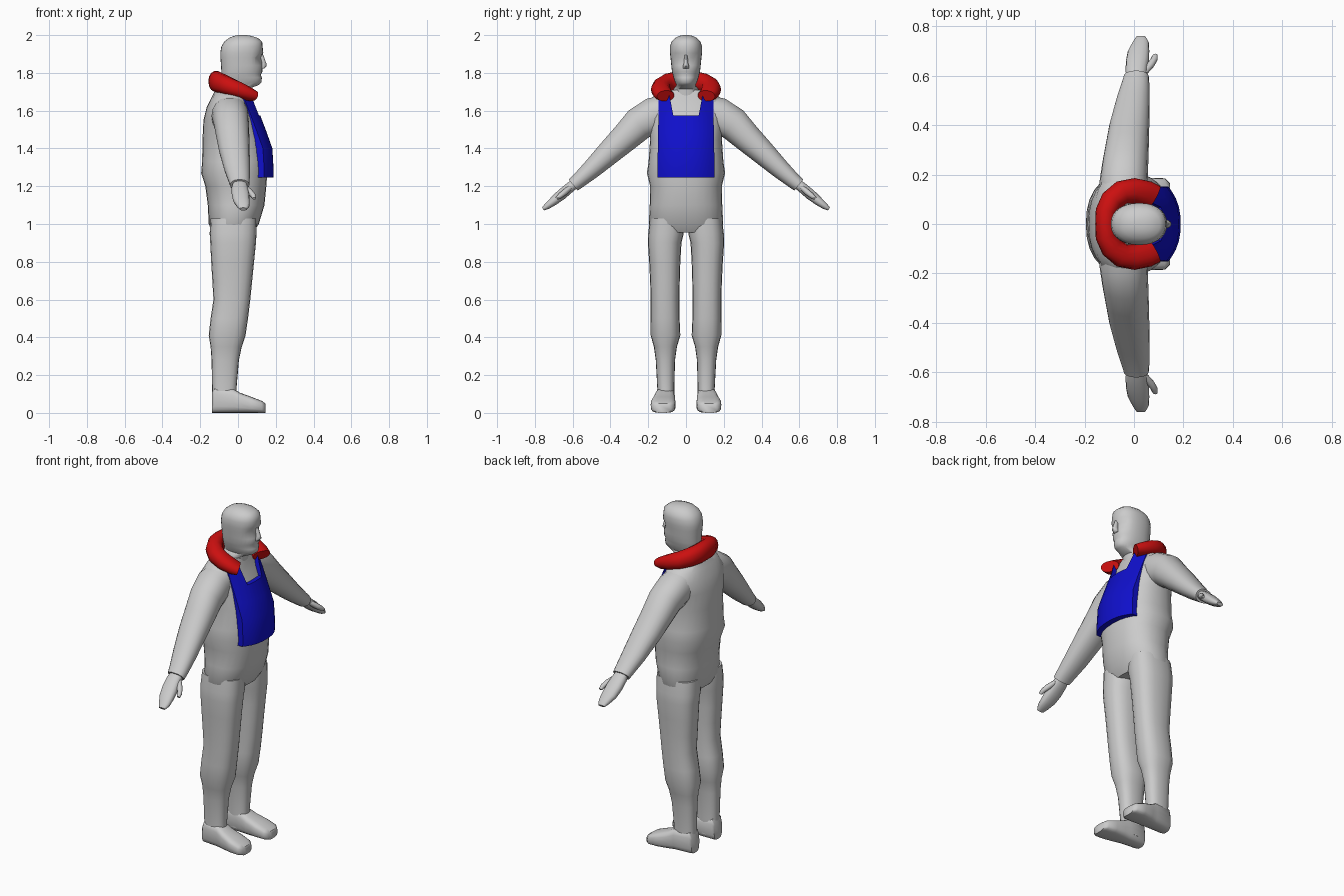
import bpy, bmesh, math
from mathutils import Vector as V


def material(name, rgb):
    m = bpy.data.materials.new(name)
    m.diffuse_color = (*rgb, 1)
    return m


GREY = material("suit grey", (0.6, 0.6, 0.6))
RED = material("collar red", (0.6, 0.005, 0.005))
BLUE = material("bib blue", (0.005, 0.005, 0.6))


def finish(name, bm, mat, angle=50):
    bmesh.ops.recalc_face_normals(bm, faces=bm.faces)
    me = bpy.data.meshes.new(name)
    bm.to_mesh(me)
    bm.free()
    me.materials.append(mat)
    ob = bpy.data.objects.new(name, me)
    bpy.context.collection.objects.link(ob)
    bpy.ops.object.select_all(action='DESELECT')
    ob.select_set(True)
    bpy.context.view_layer.objects.active = ob
    bpy.ops.object.shade_smooth_by_angle(angle=math.radians(angle))
    return ob


def spow(c, p):
    return math.copysign(abs(c) ** p, c)


def loft(name, rings, mat, n=20, e=2.4, tweak=None):
    """Skin superellipse rings given as (centre, half axis u, half axis v)."""
    bm = bmesh.new()
    loops = []
    for c, u, v in rings:
        loop = []
        for i in range(n):
            a = 2 * math.pi * i / n
            p = V(c) + V(u) * spow(math.cos(a), 2 / e) + V(v) * spow(math.sin(a), 2 / e)
            loop.append(bm.verts.new(tweak(p) if tweak else p))
        loops.append(loop)
    for a, b in zip(loops, loops[1:]):
        for i in range(n):
            j = (i + 1) % n
            bm.faces.new((a[i], a[j], b[j], b[i]))
    bm.faces.new(loops[0])
    bm.faces.new(loops[-1])
    return finish(name, bm, mat)


def level(z, x0, x1, y0, y1):
    """Horizontal ring from its extents."""
    return ((x0 + x1) / 2, (y0 + y1) / 2, z), ((x1 - x0) / 2, 0, 0), (0, (y1 - y0) / 2, 0)


def limb(rows, s):
    """Rings along a sideways path: (y, z, half thickness, x0, x1)."""
    out = []
    for i, (y, z, t, x0, x1) in enumerate(rows):
        a, b = rows[max(i - 1, 0)], rows[min(i + 1, len(rows) - 1)]
        d = V((0, b[0] - a[0], b[1] - a[1])).normalized()
        out.append((((x0 + x1) / 2, s * y, z), ((x1 - x0) / 2, 0, 0),
                    (0, -s * d.z * t, d.y * t)))
    return out


# Torso
torso = [(.955, -.135, .08, .17), (1.0, -.155, .11, .197), (1.1, -.16, .14, .192),
         (1.2, -.173, .15, .19), (1.27, -.195, .155, .207), (1.33, -.19, .155, .198),
         (1.45, -.188, .14, .19), (1.55, -.183, .105, .2), (1.62, -.165, .07, .215),
         (1.67, -.14, .055, .18), (1.71, -.12, .045, .11)]
loft("torso", [level(z, a, b, -h, h) for z, a, b, h in torso], GREY, 28, 2.3)


# Head and neck, with pressed-in eye sockets
def sockets(p):
    if abs(p.z - 1.88) < .012 and p.x > .07 and .012 < abs(p.y) < .06:
        p.x -= .012
    return p


head = [(1.65, -.09, .05, .075), (1.715, -.08, .055, .066), (1.735, -.08, .108, .05),
        (1.75, -.082, .125, .058), (1.775, -.085, .126, .066), (1.79, -.087, .121, .07),
        (1.805, -.088, .129, .074), (1.84, -.09, .129, .078), (1.88, -.093, .126, .082),
        (1.905, -.094, .134, .085), (1.94, -.088, .13, .085), (1.965, -.073, .128, .077),
        (1.985, -.048, .105, .058), (1.996, -.02, .07, .035), (2.0, 0, .045, .015)]
loft("head", [level(z, a, b, -h, h) for z, a, b, h in head], GREY, 28, 2.25, sockets)

# Nose
loft("nose", [level(1.822, .11, .138, -.016, .016), level(1.836, .11, .152, -.017, .017),
              level(1.85, .11, .15, -.012, .012), level(1.895, .11, .134, -.008, .008)],
     GREY, 10, 2)

# Limb profiles
leg = [(1.03, -.145, .1, .015, .19), (.95, -.15, .098, .012, .2), (.9, -.147, .095, .024, .202),
       (.8, -.142, .085, .03, .195), (.7, -.136, .075, .033, .19), (.6, -.13, .065, .035, .187),
       (.5, -.145, .053, .034, .187), (.41, -.155, .04, .03, .187), (.35, -.145, .02, .048, .17),
       (.28, -.14, .005, .058, .16), (.13, -.137, -.008, .062, .152), (.03, -.135, 0, .06, .155)]
arm = [(.08, 1.6, .09, -.13, .05), (.17, 1.572, .1, -.14, .055), (.25, 1.53, .09, -.128, .058),
       (.32, 1.46, .078, -.115, .06), (.4, 1.385, .067, -.1, .062), (.5, 1.29, .052, -.073, .063),
       (.57, 1.228, .041, -.05, .062), (.597, 1.206, .038, -.042, .06)]
hand = [(.58, 1.22, .026, -.025, .045), (.615, 1.193, .028, -.034, .052),
        (.66, 1.155, .029, -.033, .06), (.7, 1.122, .024, -.025, .062),
        (.735, 1.095, .018, -.006, .06), (.757, 1.079, .009, .008, .048)]
thumb = [(.61, 1.195, .014, .02, .055), (.64, 1.17, .016, .045, .082),
         (.665, 1.15, .014, .065, .096), (.685, 1.135, .008, .076, .096)]
# Foot rows: x, top z, inner y, outer y
foot = [(-.137, .11, .07, .145), (-.125, .135, .06, .155), (-.03, .13, .058, .165),
        (.01, .107, .056, .175), (.07, .085, .055, .187), (.125, .064, .06, .185),
        (.145, .05, .08, .165)]

for s, side in ((1, "left"), (-1, "right")):
    loft(side + "_leg", [level(z, a, b, *sorted((s * c, s * d))) for z, a, b, c, d in leg],
         GREY, 20, 2.5)
    loft(side + "_sleeve", limb(arm, s), GREY, 18, 2.2)
    loft(side + "_hand", limb(hand, s), GREY, 14, 2.4)
    loft(side + "_thumb", limb(thumb, s), GREY, 8, 2)
    loft(side + "_foot", [((x, s * (a + b) / 2, h / 2), (0, (b - a) / 2, 0), (0, 0, h / 2))
                          for x, h, a, b in foot], GREY, 20, 3.2)

# Inflated horseshoe collar: x, y, z, radial half width, half height
half = [(.08, .108, 1.678, .052, .03), (.055, .122, 1.688, .052, .037),
        (.0, .135, 1.712, .051, .043), (-.05, .127, 1.73, .049, .047),
        (-.09, .095, 1.745, .047, .052), (-.112, .05, 1.753, .044, .055)]
path = half + [(-.115, 0, 1.755, .042, .056)] + [(x, -y, z, r, h) for x, y, z, r, h in half[::-1]]
rings = []
for i, (x, y, z, r, h) in enumerate(path):
    a, b = path[max(i - 1, 0)], path[min(i + 1, len(path) - 1)]
    d = V((b[0] - a[0], b[1] - a[1], b[2] - a[2])).normalized()
    u = d.cross(V((0, 0, 1))).normalized()
    rings.append(((x, y, z), u * r, u.cross(d) * h))
loft("collar", rings, RED, 14, 2.2)

# Chest bib: curved panel with a neck notch, z and front x per row
rows = [(1.245, .187), (1.28, .189), (1.4, .182), (1.49, .15), (1.575, .118), (1.62, .1), (1.68, .078)]
cols = [-.152, -.135, -.105, -.07, -.035, 0, .035, .07, .105, .135, .152]
bm = bmesh.new()
grid = []
for z, fx in rows:
    line = []
    for y in cols:
        k = abs(y) / .152
        if z > 1.58 and abs(abs(y) - .07) < .01:
            y *= 1 + (z - 1.575) * 3
        line.append(bm.verts.new((fx - .05 * k ** 2.5, y * (1 - (z - 1.245) * .12), z)))
    grid.append(line)
for i in range(len(rows) - 1):
    for j in range(len(cols) - 1):
        if i >= 4 and abs(cols[j] + cols[j + 1]) / 2 < .07:
            continue
        bm.faces.new((grid[i][j], grid[i][j + 1], grid[i + 1][j + 1], grid[i + 1][j]))
bmesh.ops.delete(bm, geom=[v for v in bm.verts if not v.link_faces], context='VERTS')
# Thicken the panel back into the chest
ret = bmesh.ops.extrude_face_region(bm, geom=bm.faces[:], use_keep_orig=True)
for v in ret["geom"]:
    if isinstance(v, bmesh.types.BMVert):
        v.co.x -= .035
finish("bib", bm, BLUE, 40)
